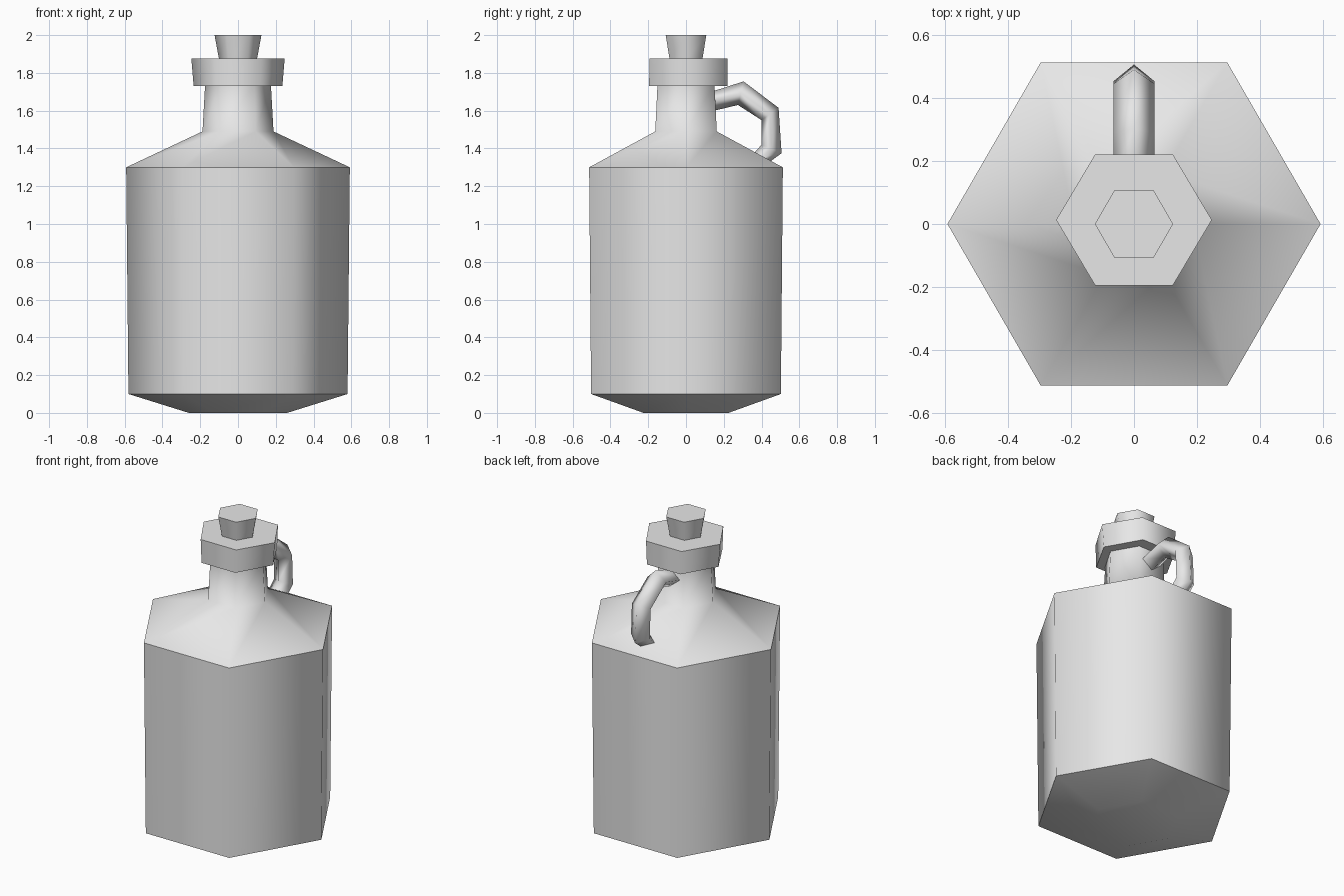
import bpy, bmesh
from math import cos, sin, pi, radians
from mathutils import Vector

cube = bpy.data.objects.get("Cube")
if cube:
    bpy.data.objects.remove(cube, do_unlink=True)

grey = bpy.data.materials.new("light grey")
grey.use_nodes = True
colour = (0.8, 0.8, 0.8, 1)
grey.diffuse_color = colour
grey.node_tree.nodes["Principled BSDF"].inputs["Base Color"].default_value = colour


def skin(name, rings, smooth_angle):
    """Join rings of points into a closed, capped part."""
    bm = bmesh.new()
    loops = [[bm.verts.new(p) for p in ring] for ring in rings]
    n = len(loops[0])
    for a, b in zip(loops, loops[1:]):
        for i in range(n):
            j = (i + 1) % n
            bm.faces.new((a[i], a[j], b[j], b[i]))
    caps = [bm.faces.new(loops[0][::-1]), bm.faces.new(loops[-1])]
    bmesh.ops.recalc_face_normals(bm, faces=bm.faces)
    mesh = bpy.data.meshes.new(name)
    bm.to_mesh(mesh)
    bm.free()
    mesh.materials.append(grey)
    obj = bpy.data.objects.new(name, mesh)
    bpy.context.collection.objects.link(obj)
    bpy.ops.object.select_all(action='DESELECT')
    obj.select_set(True)
    bpy.context.view_layer.objects.active = obj
    bpy.ops.object.shade_smooth_by_angle(angle=radians(smooth_angle))
    return obj


def hexagon(z, r, depth=1, y=0):
    return [Vector((r * cos(i * pi / 3), y + depth * r * sin(i * pi / 3), z))
            for i in range(6)]


# Jug body: chamfered base, straight sides, sloping shoulder and neck
skin("jug_body", [hexagon(z, r) for z, r in (
    (0, 0.26), (0.1, 0.58), (1.3, 0.592), (1.49, 0.188), (1.74, 0.174))], 60.5)

# Collar around the mouth, set slightly towards the handle
skin("collar", [hexagon(1.73, 0.235, 1.02, 0.013),
                hexagon(1.875, 0.247, 0.97, 0.013)], 61)

# Tapered stopper
skin("stopper", [hexagon(1.87, 0.1), hexagon(2, 0.124)], 61)

# Handle: diamond-section tube given by its outer and inner edges (y, z)
outer = [(0.15, 1.705), (0.305, 1.755), (0.49, 1.615), (0.506, 1.375), (0.445, 1.33)]
inner = [(0.15, 1.60), (0.275, 1.63), (0.40, 1.55), (0.40, 1.42), (0.36, 1.375)]
rings = []
for o, i in zip(outer, inner):
    a, b = Vector((0, *o)), Vector((0, *i))
    side = Vector((0.065, 0, 0))
    mid = (a + b) / 2
    rings.append([a, mid + side, b, mid - side])
handle = skin("handle", rings, 180)
for edge in handle.data.edges:
    # keep the two end caps crisp
    ends = {v // 4 for v in edge.vertices}
    edge.use_edge_sharp = ends == {0} or ends == {len(rings) - 1}
